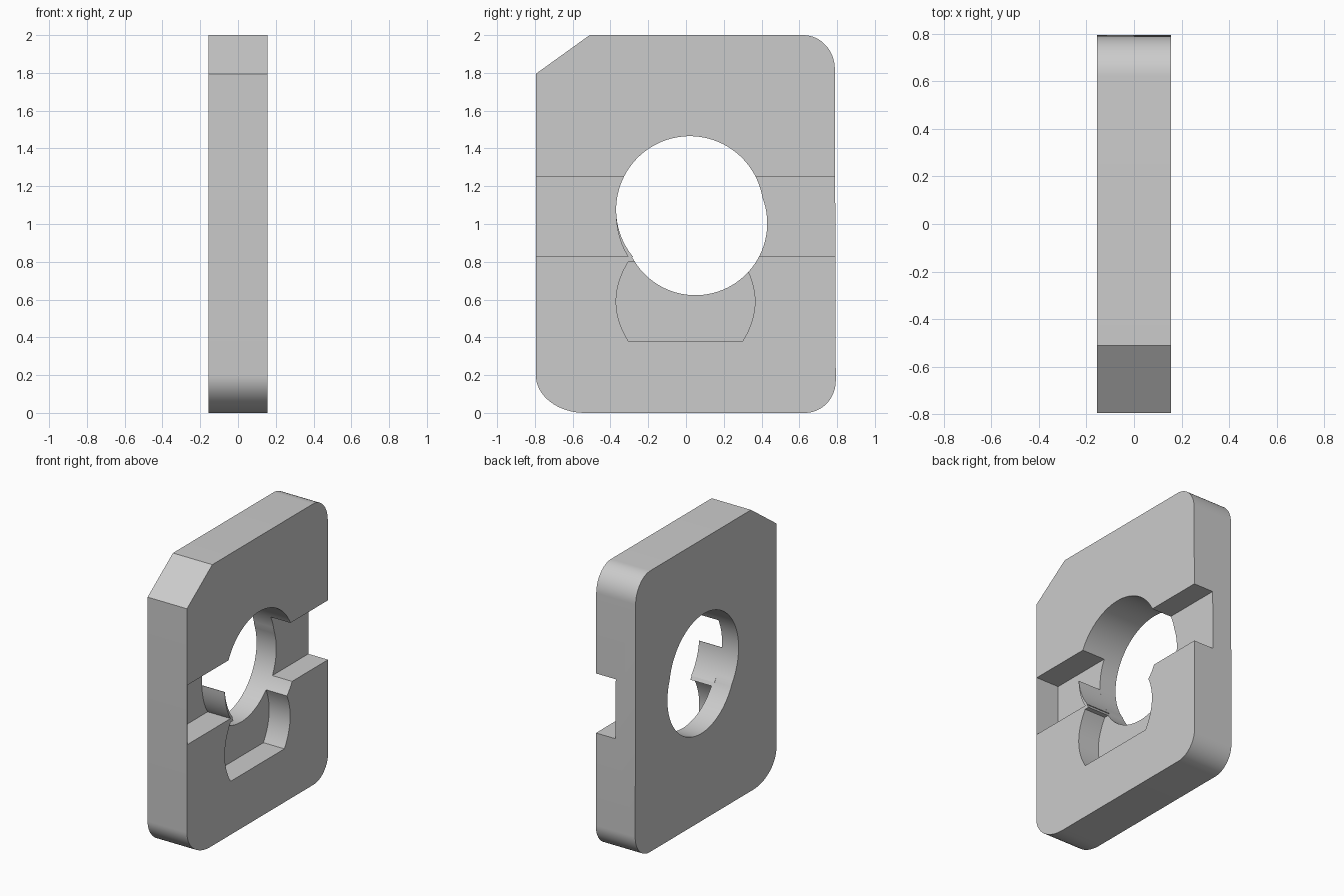
import bpy, bmesh
from math import sin, cos, pi, sqrt, radians

if "Cube" in bpy.data.objects:
    bpy.data.objects.remove(bpy.data.objects["Cube"])

T = 0.155  # half thickness of the plate


def arc(cy, cz, ry, rz, a0, a1, n=16):
    """Elliptical arc in the YZ plane, angles in degrees."""
    return [(cy + ry * cos(radians(a0 + (a1 - a0) * i / n)),
             cz + rz * sin(radians(a0 + (a1 - a0) * i / n))) for i in range(n + 1)]


def prism(name, pts, x0, x1):
    """Extrude a YZ profile along X."""
    bm = bmesh.new()
    face = bm.faces.new([bm.verts.new((x0, y, z)) for y, z in pts])
    res = bmesh.ops.extrude_face_region(bm, geom=[face])
    for v in res["geom"]:
        if isinstance(v, bmesh.types.BMVert):
            v.co.x = x1
    bmesh.ops.recalc_face_normals(bm, faces=bm.faces[:])
    me = bpy.data.meshes.new(name)
    bm.to_mesh(me)
    bm.free()
    ob = bpy.data.objects.new(name, me)
    bpy.context.collection.objects.link(ob)
    return ob


def box(y0, y1, z0, z1):
    return [(y0, z0), (y1, z0), (y1, z1), (y0, z1)]


def cut(target, cutter):
    mod = target.modifiers.new("cut", 'BOOLEAN')
    mod.operation = 'DIFFERENCE'
    mod.solver = 'EXACT'
    mod.object = cutter
    bpy.context.view_layer.objects.active = target
    bpy.ops.object.modifier_apply(modifier=mod.name)
    bpy.data.objects.remove(cutter)


def smooth(ob):
    bpy.ops.object.select_all(action='DESELECT')
    ob.select_set(True)
    bpy.context.view_layer.objects.active = ob
    bpy.ops.object.shade_smooth_by_angle(angle=radians(25))


# Plate: one chamfered corner, three rounded corners
outline = (arc(-0.535, 0.2, 0.26, 0.2, 180, 270)
           + arc(0.63, 0.17, 0.163, 0.17, -90, 0)
           + arc(0.62, 1.82, 0.168, 0.18, 0, 90)
           + [(-0.51, 2.0), (-0.795, 1.795)])
plate = prism("plate", outline, -T, T)

# Through hole: outline of two overlapping circles
CIRCLES = [(0.02, 1.075, 0.39), (0.05, 1.003, 0.38)]


def hole_point(a):
    oy, oz = 0.035, 1.04
    best = 0
    for cy, cz, r in CIRCLES:
        dy, dz = oy - cy, oz - cz
        b = dy * cos(a) + dz * sin(a)
        best = max(best, -b + sqrt(b * b - dy * dy - dz * dz + r * r))
    return oy + best * cos(a), oz + best * sin(a)


cut(plate, prism("hole", [hole_point(2 * pi * i / 96) for i in range(96)], -1, 1))

# Cross groove: open at the back edge, closed by a thin wall at the front edge
cut(plate, prism("groove_back", box(0.1, 1.0, 0.827, 1.25), 0.0, 1))
cut(plate, prism("groove_front", box(-0.791, 0.12, 0.827, 1.25), -0.025, 1))

# Lower pocket with bulged sides, running up into the hole
pocket = (arc(0.30, 0.59, 0.065, 0.21, -90, -90, 1)[:1]
          + [(0.30 + 0.065 * (1 - ((z - 0.59) / 0.21) ** 2), z)
             for z in [0.38 + 0.42 * i / 16 for i in range(1, 17)]]
          + [(-0.305 - 0.065 * (1 - ((z - 0.59) / 0.21) ** 2), z)
             for z in [0.80 - 0.42 * i / 16 for i in range(17)]])
cut(plate, prism("pocket", pocket, -0.01, 1))
smooth(plate)

# Thin curved fin left standing beside the hole inside the groove
inner, outer = [], []
for i in range(13):
    t = i / 12
    z = 0.825 + 0.215 * t
    y = 0.02 - sqrt(0.39 ** 2 - (z - 1.075) ** 2)
    inner.append((y, z))
    outer.append((y - 0.003 - 0.022 * (1 - t) ** 1.5, z))
fin = prism("groove_fin", inner + outer[::-1], -0.027, T)
smooth(fin)
